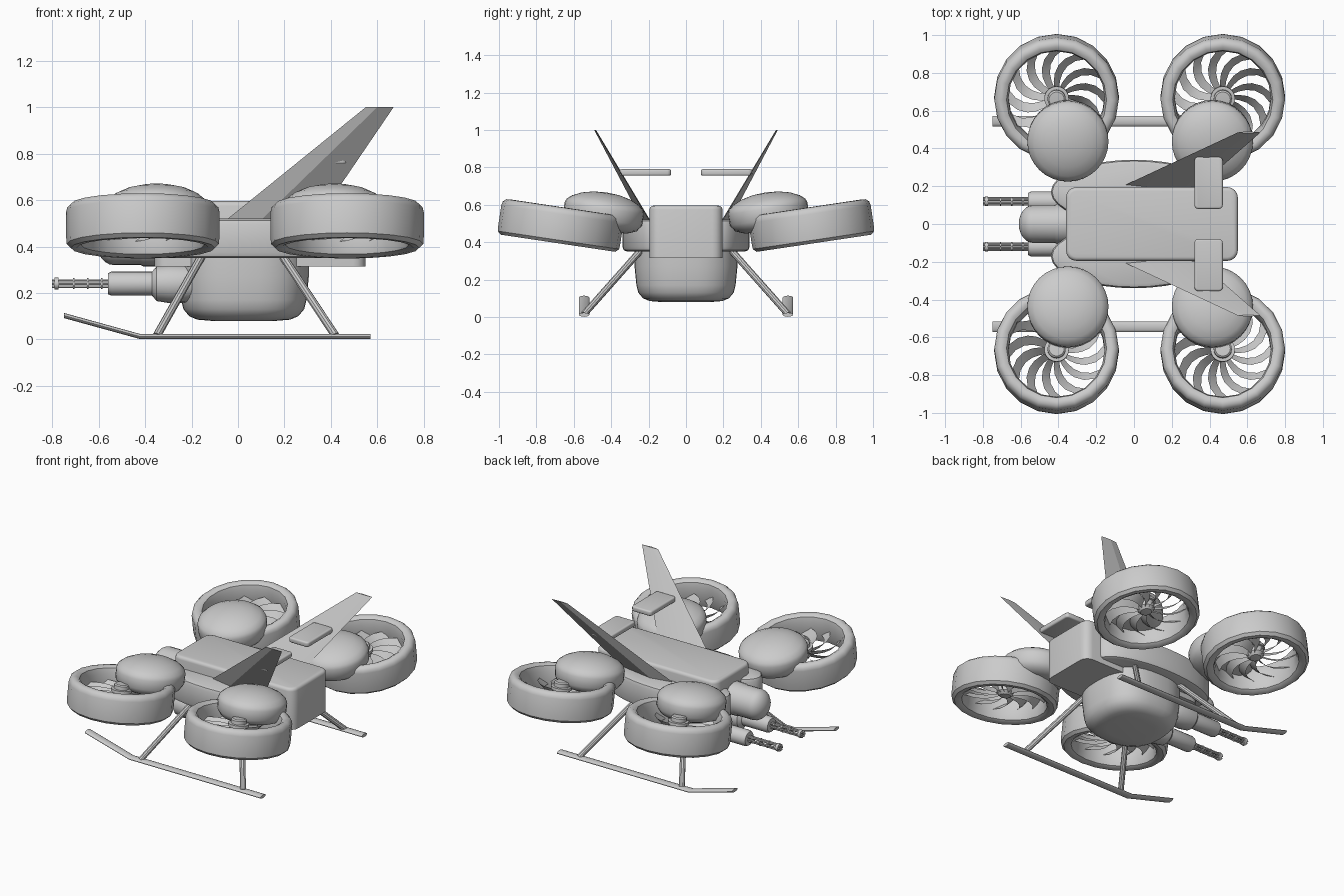
import bpy, bmesh, math
from math import sin, cos, pi, radians
from mathutils import Matrix, Vector

if "Cube" in bpy.data.objects:
    bpy.data.objects.remove(bpy.data.objects["Cube"])

T, RX = Matrix.Translation, lambda a: Matrix.Rotation(a, 4, 'X')
ALONG_X = Matrix.Rotation(-pi / 2, 4, 'Y')      # lathe axis z -> -x


def finish(name, bm, mirror=False, angle=35):
    bmesh.ops.remove_doubles(bm, verts=bm.verts, dist=1e-5)
    bmesh.ops.recalc_face_normals(bm, faces=bm.faces)
    me = bpy.data.meshes.new(name)
    bm.to_mesh(me)
    bm.free()
    me.shade_smooth()
    me.set_sharp_from_angle(angle=radians(angle))
    ob = bpy.data.objects.new(name, me)
    bpy.context.collection.objects.link(ob)
    if mirror:
        m = ob.modifiers.new("mirror_y", 'MIRROR')
        m.use_axis = (False, True, False)
        m.use_mirror_merge = False
    return ob


def skin(bm, rings, loop=False, caps=False):
    """Bridge equal-length closed rings of points."""
    vs = [[bm.verts.new(p) for p in r] for r in rings]
    pairs = list(zip(vs, vs[1:])) + ([(vs[-1], vs[0])] if loop else [])
    for a, b in pairs:
        for i in range(len(a)):
            j = (i + 1) % len(a)
            bm.faces.new((a[i], a[j], b[j], b[i]))
    if caps:
        bm.faces.new(vs[0])
        bm.faces.new(vs[-1])


def lathe(bm, profile, n, mat, loop=False):
    skin(bm, [[mat @ Vector((r * cos(2 * pi * i / n), r * sin(2 * pi * i / n), z))
               for i in range(n)] for r, z in profile], loop)


def rod(bm, a, b, r, n=8):
    a, b = Vector(a), Vector(b)
    mat = T(a) @ (b - a).to_track_quat('Z', 'Y').to_matrix().to_4x4()
    l = (b - a).length
    lathe(bm, [(0, 0), (r, 0), (r, l), (0, l)], n, mat)


def oval(cx, cy, a, b, z, n=32, p=2.0):
    pts = []
    for i in range(n):
        c, s = cos(2 * pi * i / n), sin(2 * pi * i / n)
        pts.append((cx + a * math.copysign(abs(c) ** (2 / p), c),
                    cy + b * math.copysign(abs(s) ** (2 / p), s), z))
    return pts


def box(lo, hi):
    bm = bmesh.new()
    lo, hi = Vector(lo), Vector(hi)
    bmesh.ops.create_cube(bm, size=1, matrix=T((lo + hi) / 2) @ Matrix.Diagonal((*(hi - lo), 1)))
    return bm


def bevel(bm, test, w, seg):
    es = [e for e in bm.edges if test(e)]
    bmesh.ops.bevel(bm, geom=es, offset=w, segments=seg, profile=0.5, affect='EDGES')


upright = lambda e: abs(e.verts[0].co.z - e.verts[1].co.z) > 0.02

# fuselage
bm = box((-0.36, -0.195, 0.315), (0.55, 0.195, 0.595))
bevel(bm, upright, 0.055, 4)
bevel(bm, lambda e: all(v.co.z > 0.59 for v in e.verts), 0.02, 3)
finish("fuselage", bm)

# nose
bm = bmesh.new()
dome = [(0.1 * cos(t), 0.175 + 0.075 * sin(t)) for t in [i * pi / 12 for i in range(7)]]
lathe(bm, [(0, -0.03), (0.105, -0.03), (0.105, 0.05), (0.1, 0.06)] + dome, 24,
      T((-0.36, 0, 0.42)) @ ALONG_X)
finish("nose", bm)

# side shoulders
bm = bmesh.new()
skin(bm, [oval(0, 0.17, 0.44 - d, 0.17 - d, z) for d, z in
          [(0.025, 0.35), (0.007, 0.357), (0, 0.375), (0, 0.495), (0.007, 0.513), (0.025, 0.52)]],
     caps=True)
finish("side_shoulder", bm, True)

# belly tub
bm = bmesh.new()
skin(bm, [oval(0.025, 0, 0.28 - d, 0.275 - d, z, 40, 2.6) for d, z in
          [(0.14, 0.08), (0.08, 0.085), (0.045, 0.1), (0.02, 0.13), (0.01, 0.17), (0, 0.27), (0, 0.36)]],
     caps=True)
finish("belly", bm)

# ducted fans and their motor pods
TILT = radians(8.5)
RING = [(.255, -.05), (.265, -.085), (.285, -.097), (.31, -.097), (.328, -.08), (.33, -.05),
        (.33, .06), (.325, .08), (.308, .095), (.285, .097), (.265, .085), (.255, .05)]
HUB = [(0, -.045), (.035, -.04), (.055, -.02), (.055, .02), (.065, .022), (.065, .04),
       (.048, .042), (.048, .065), (.04, .072), (0, .074)]
POD = [(0, -.1), (.14, -.095), (.19, -.075), (.213, -.04), (.215, .02), (.207, .042),
       (.18, .065), (.13, .088), (.07, .102), (0, .107)]
for tag, dx, px in (("front", -0.41, -0.35), ("rear", 0.47, 0.415)):
    mat = T((dx, 0.67, 0.49)) @ RX(TILT)
    bm = bmesh.new()
    lathe(bm, RING, 20, mat, loop=True)
    finish(tag + "_duct", bm, True, 40)

    bm = bmesh.new()
    lathe(bm, HUB, 20, mat)
    finish(tag + "_fan_hub", bm, True)

    # swept, pitched blades
    bm = bmesh.new()
    for k in range(12):
        rows = []
        for i in range(6):
            t = i / 5
            r, w = 0.045 + 0.213 * t, 0.013 + 0.02 * t
            a = 2 * pi * k / 12 - 0.55 * t * t
            rows.append([bm.verts.new(mat @ Vector((r * cos(a + s * w / r), r * sin(a + s * w / r),
                                                    -0.01 + s * 0.022))) for s in (-1, 1)])
        for p, q in zip(rows, rows[1:]):
            bm.faces.new((p[0], p[1], q[1], q[0]))
    bmesh.ops.solidify(bm, geom=bm.faces[:], thickness=0.004)
    finish(tag + "_fan_blades", bm, True)

    bm = bmesh.new()
    lathe(bm, POD, 32, T((px, 0.44, 0.56)) @ RX(TILT))
    finish(tag + "_motor_pod", bm, True, 50)

# tail fins
bm = bmesh.new()
skin(bm, [[(-0.05, 0.205, 0.515), (0.1, 0.19, 0.515), (0.34, 0.195, 0.515), (0.1, 0.235, 0.515)],
          [(0.55, 0.485, 1.0), (0.6, 0.481, 1.0), (0.67, 0.485, 1.0), (0.6, 0.491, 1.0)]], caps=True)
finish("tail_fin", bm, True, 20)

# stabiliser plates
bm = box((0.32, 0.08, 0.755), (0.47, 0.355, 0.79))
bevel(bm, upright, 0.02, 3)
bevel(bm, lambda e: not upright(e) and len({round(v.co.z, 3) for v in e.verts}) == 1
      and e.calc_face_angle(0) > 1, 0.01, 3)
finish("stabiliser", bm, True)

# landing skids
bm = bmesh.new()
sec = [(0.028 * cos(2 * pi * i / 12), 0.011 * sin(2 * pi * i / 12)) for i in range(12)]
skin(bm, [[(x, 0.545 + y, z + c) for y, c in sec]
          for x, z in ((-0.75, 0.103), (-0.42, 0.012), (0.57, 0.012))], caps=True)
finish("skid", bm, True)

# skid legs
bm = bmesh.new()
rod(bm, (-0.35, 0.545, 0.015), (-0.15, 0.23, 0.37), 0.018, 10)
rod(bm, (0.42, 0.545, 0.015), (0.185, 0.23, 0.37), 0.018, 10)
finish("skid_legs", bm, True)

# gun housings
GY, GZ = 0.12, 0.24
bm = bmesh.new()
lathe(bm, [(0, -.25), (.045, -.24), (.07, -.2), (.082, -.14), (.083, -.07), (.075, -.02), (.052, 0),
           (.052, .175), (.045, .19), (.02, .19), (0, .19)], 20, T((-0.37, GY, GZ)) @ ALONG_X)
finish("gun_housing", bm, True)

# gun barrels with clamp rings
bm = bmesh.new()
for k in range(6):
    y, z = GY + 0.016 * cos(k * pi / 3), GZ + 0.016 * sin(k * pi / 3)
    rod(bm, (-0.80, y, z), (-0.55, y, z), 0.006, 6)
for x, r, w in ((-0.79, 0.026, 0.018), (-0.71, 0.024, 0.006), (-0.65, 0.024, 0.006), (-0.59, 0.024, 0.006)):
    rod(bm, (x, GY, GZ), (x + w, GY, GZ), r, 12)
finish("gun_barrels", bm, True)
